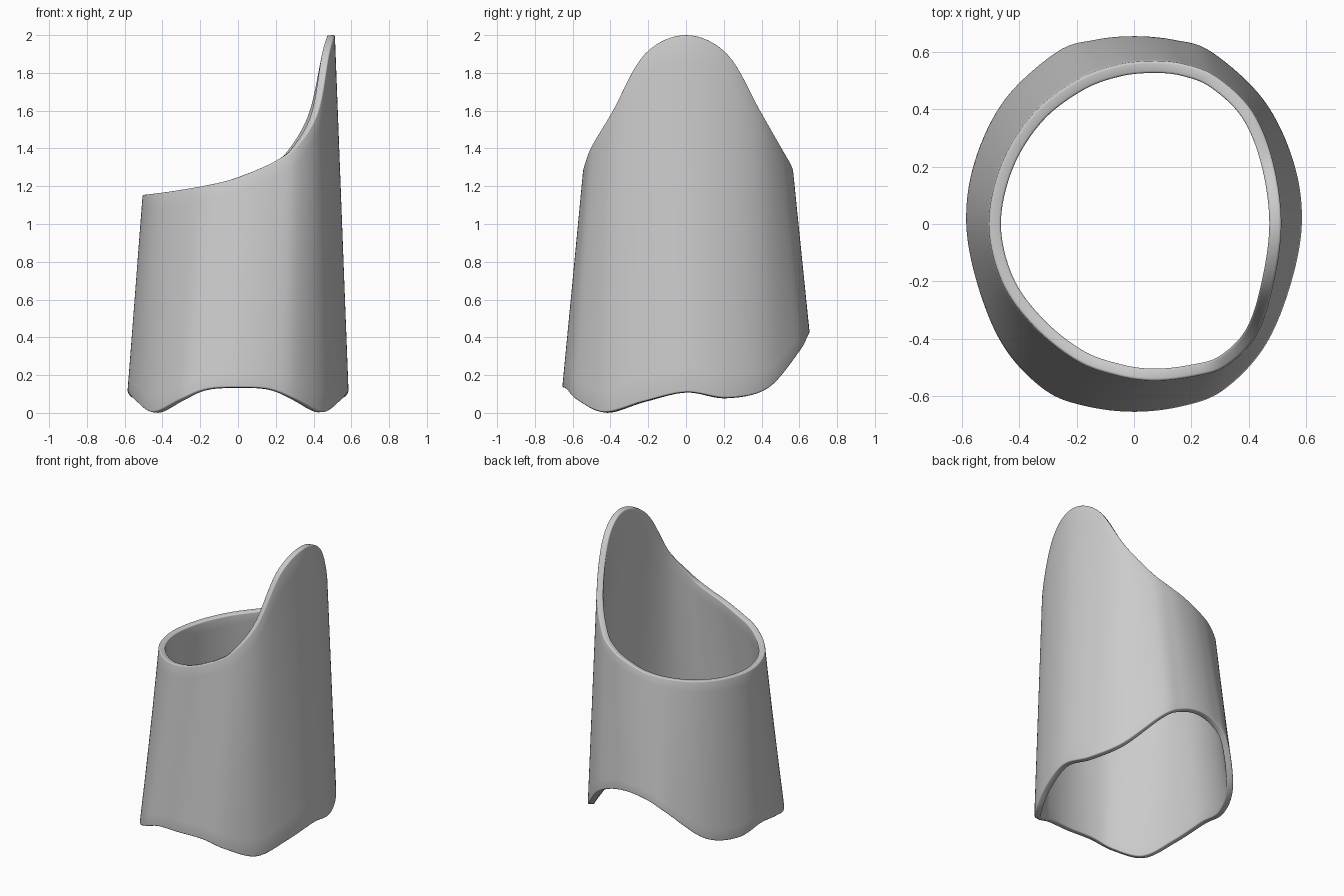
import bpy
import bmesh
import math
from mathutils import Vector

cube = bpy.data.objects.get("Cube")
if cube:
    bpy.data.objects.remove(cube, do_unlink=True)

WALL = 0.042
STEPS = 8
ROWS = 14

# Wavy foot: one half from front to back, mirrored across x
foot_half = [
    (0, -.655, .135), (.17, -.635, .125), (.31, -.58, .07), (.45, -.435, .004),
    (.54, -.23, .06), (.585, 0, .11), (.555, .22, .08), (.45, .435, .13),
    (.27, .6, .32), (.14, .642, .395), (0, .655, .42),
]
foot = foot_half + [(-x, y, z) for x, y, z in foot_half[-2:0:-1]]

# Upper lip: sweeps up to a tall rounded tongue on one side
lip = [
    (.07, -.545, 1.275), (.21, -.53, 1.34), (.32, -.495, 1.425), (.425, -.39, 1.6),
    (.483, -.22, 1.9), (.513, 0, 2), (.483, .22, 1.9), (.41, .395, 1.6),
    (.29, .51, 1.4), (.18, .555, 1.32), (.07, .567, 1.275),
    (-.06, .553, 1.23), (-.2, .5, 1.2), (-.35, .385, 1.175), (-.46, .21, 1.16),
    (-.505, 0, 1.155), (-.46, -.2, 1.16), (-.35, -.355, 1.175),
    (-.2, -.475, 1.2), (-.06, -.527, 1.23),
]


def smooth_loop(points, steps):
    """Closed smooth curve passing through every point."""
    pts = [Vector(p) for p in points]
    count = len(pts)
    result = []
    for i in range(count):
        a, b, c, d = (pts[(i + k) % count] for k in (-1, 0, 1, 2))
        for s in range(steps):
            t = s / steps
            linear = (c - a) * t
            square = (a * 2 - b * 5 + c * 4 - d) * (t * t)
            cubic = (b * 3 - a - c * 3 + d) * (t ** 3)
            result.append(b + (linear + square + cubic) / 2)
    return result


def loft(name, lower, upper, rows):
    """Straight-ruled wall between two closed loops."""
    bm = bmesh.new()
    rings = []
    for r in range(rows + 1):
        f = r / rows
        rings.append([bm.verts.new(p.lerp(q, f)) for p, q in zip(lower, upper)])
    count = len(lower)
    for low, high in zip(rings, rings[1:]):
        for i in range(count):
            j = (i + 1) % count
            bm.faces.new((low[i], low[j], high[j], high[i]))
    mesh = bpy.data.meshes.new(name)
    bm.to_mesh(mesh)
    bm.free()
    obj = bpy.data.objects.new(name, mesh)
    bpy.context.collection.objects.link(obj)
    return obj


def make_material(name, color):
    mat = bpy.data.materials.new(name)
    mat.use_nodes = True
    mat.diffuse_color = color
    shader = next(n for n in mat.node_tree.nodes if n.type == 'BSDF_PRINCIPLED')
    shader.inputs["Base Color"].default_value = color
    return mat


# Outer skin of the sleeve
sleeve = loft("sleeve_shell", smooth_loop(foot, STEPS), smooth_loop(lip, STEPS), ROWS)
sleeve.data.materials.append(make_material("light_grey", (.6, .6, .6, 1)))

# Wall thickness grown inward, with softened rims
solid = sleeve.modifiers.new("wall", 'SOLIDIFY')
solid.thickness = WALL
solid.offset = -1
solid.use_even_offset = True

bevel = sleeve.modifiers.new("soft_rims", 'BEVEL')
bevel.width = WALL / 5
bevel.segments = 3
bevel.limit_method = 'ANGLE'
bevel.angle_limit = math.radians(50)

bpy.ops.object.select_all(action='DESELECT')
sleeve.select_set(True)
bpy.context.view_layer.objects.active = sleeve
for modifier in ("wall", "soft_rims"):
    bpy.ops.object.modifier_apply(modifier=modifier)
bpy.ops.object.shade_smooth_by_angle(angle=math.radians(40))
